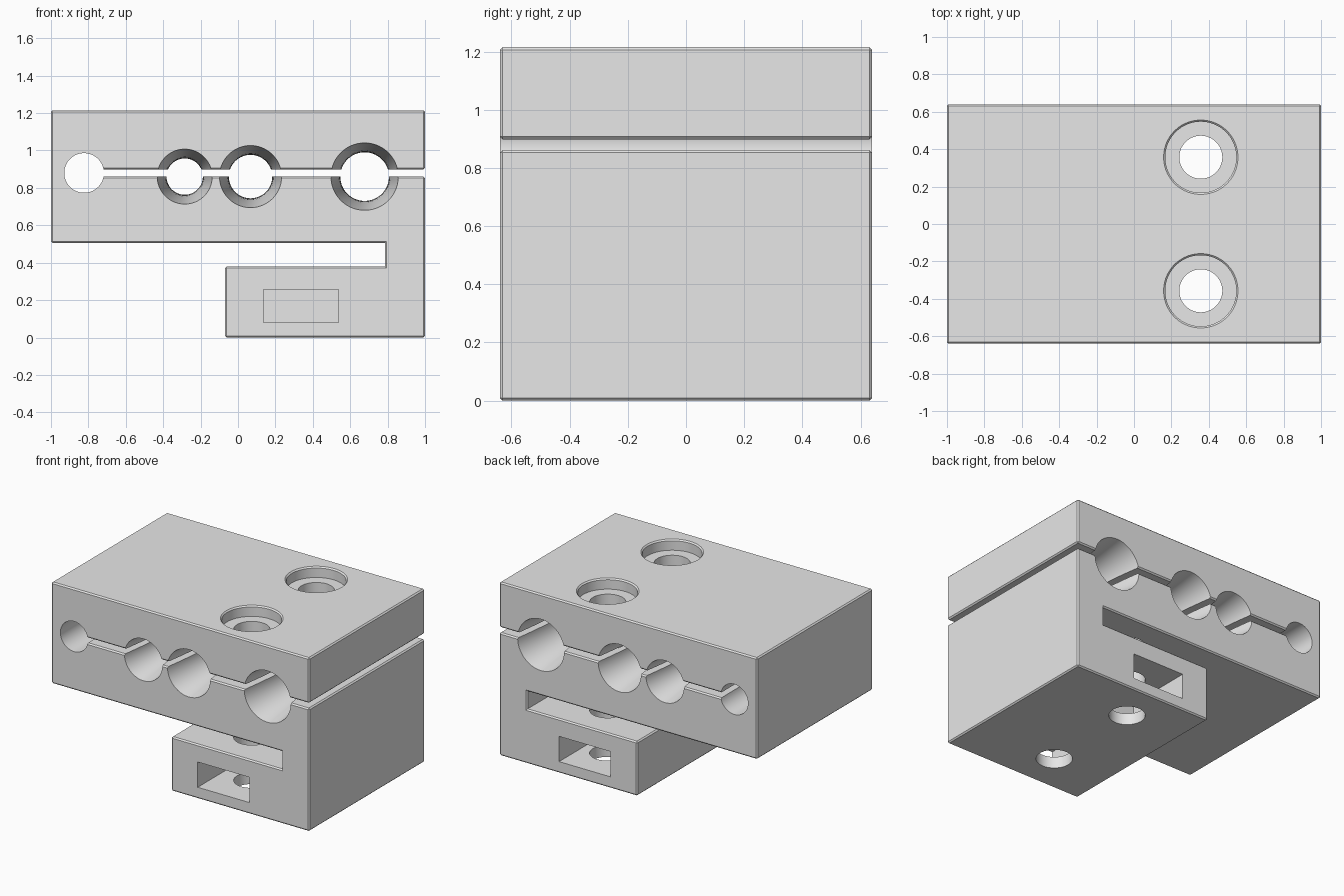
import bpy, bmesh, math
from mathutils import Matrix

if "Cube" in bpy.data.objects:
    bpy.data.objects.remove(bpy.data.objects["Cube"], do_unlink=True)

grey = bpy.data.materials.new("light_grey")
grey.use_nodes = True
grey.diffuse_color = (0.8, 0.8, 0.8, 1)
grey.node_tree.nodes["Principled BSDF"].inputs["Base Color"].default_value = (0.8, 0.8, 0.8, 1)

HALF_DEPTH = 0.64
SEAM_LOW, SEAM_HIGH = 0.861, 0.898
HEIGHT = 1.215


def finish(bm, name):
    bmesh.ops.recalc_face_normals(bm, faces=bm.faces)
    mesh = bpy.data.meshes.new(name)
    bm.to_mesh(mesh)
    bm.free()
    mesh.materials.append(grey)
    obj = bpy.data.objects.new(name, mesh)
    bpy.context.collection.objects.link(obj)
    return obj


def lathe(name, profile, matrix, sides=64):
    """Closed solid turned around z from (height, radius) pairs."""
    bm = bmesh.new()
    rings = []
    for h, r in profile:
        angles = [(i + 0.5) * math.tau / sides for i in range(sides)]
        rings.append([bm.verts.new((r * math.cos(a), r * math.sin(a), h)) for a in angles])
    for a, b in zip(rings, rings[1:]):
        for i in range(sides):
            j = (i + 1) % sides
            bm.faces.new((a[i], a[j], b[j], b[i]))
    bm.faces.new(rings[0])
    bm.faces.new(rings[-1])
    bm.transform(matrix)
    return finish(bm, name)


def box(name, x0, x1, y0, y1, z0, z1):
    bm = bmesh.new()
    bmesh.ops.create_cube(bm, size=1)
    bm.transform(Matrix.Translation(((x0 + x1) / 2, (y0 + y1) / 2, (z0 + z1) / 2))
                 @ Matrix.Diagonal((x1 - x0, y1 - y0, z1 - z0, 1)))
    return finish(bm, name)


# Clamp body: side profile with the clamping seam and the lower jaw slot
outline = [(-1, 0.505), (0.785, 0.505), (0.785, 0.38), (-0.07, 0.38), (-0.07, 0), (1, 0),
           (1, SEAM_LOW), (-0.8, SEAM_LOW), (-0.8, SEAM_HIGH), (1, SEAM_HIGH),
           (1, HEIGHT), (-1, HEIGHT)]
bm = bmesh.new()
cap = bm.faces.new([bm.verts.new((x, -HALF_DEPTH, z)) for x, z in outline])
out = bmesh.ops.extrude_face_region(bm, geom=[cap])
moved = [v for v in out["geom"] if isinstance(v, bmesh.types.BMVert)]
bmesh.ops.translate(bm, verts=moved, vec=(0, 2 * HALF_DEPTH, 0))
bmesh.ops.recalc_face_normals(bm, faces=bm.faces)
convex = [e for e in bm.edges if e.calc_face_angle_signed() > 0.1]
bmesh.ops.bevel(bm, geom=convex, offset=0.009, segments=1, affect='EDGES')
body = finish(bm, "clamp_body")

cutters = []
turn = Matrix.Rotation(math.pi / 2, 4, 'X')

# Hinge bore, straight
cutters.append(lathe("hinge_bore", [(-0.7, 0.106), (0.7, 0.106)],
                     Matrix.Translation((-0.823, 0, 0.88)) @ turn))

# Clamping bores, narrowing toward the middle
for n, (x, radius) in enumerate([(-0.285, 0.147), (0.067, 0.166), (0.677, 0.18)]):
    steps = [-1.05 + 2.1 * i / 20 for i in range(21)]
    profile = [(t * HALF_DEPTH, radius - 0.05 * (1 - t * t)) for t in steps]
    cutters.append(lathe(f"clamp_bore_{n + 1}", profile,
                         Matrix.Translation((x, 0, 0.8605)) @ turn))

# Counterbored bolt holes and the nut pockets that meet them
for side, y in (("front", -1), ("back", 1)):
    cutters.append(lathe(f"{side}_bolt_hole",
                         [(-0.1, 0.115), (HEIGHT - 0.075, 0.115), (HEIGHT - 0.075, 0.19),
                          (HEIGHT - 0.009, 0.19), (HEIGHT + 0.002, 0.201), (HEIGHT + 0.1, 0.201)],
                         Matrix.Translation((0.357, 0.357 * y, 0))))
    y0, y1 = sorted((0.157 * y, 0.75 * y))
    cutters.append(box(f"{side}_nut_pocket", 0.136, 0.536, y0, y1, 0.08, 0.257))

# Cut everything out of the body
bpy.context.view_layer.objects.active = body
body.select_set(True)
for cutter in cutters:
    cutter.hide_render = True
    mod = body.modifiers.new(cutter.name, 'BOOLEAN')
    mod.operation = 'DIFFERENCE'
    mod.solver = 'EXACT'
    mod.object = cutter
    bpy.ops.object.modifier_apply(modifier=mod.name)
    bpy.data.objects.remove(cutter, do_unlink=True)

bpy.ops.object.select_all(action='DESELECT')
body.select_set(True)
bpy.context.view_layer.objects.active = body
bpy.ops.object.shade_smooth_by_angle(angle=math.radians(20))
